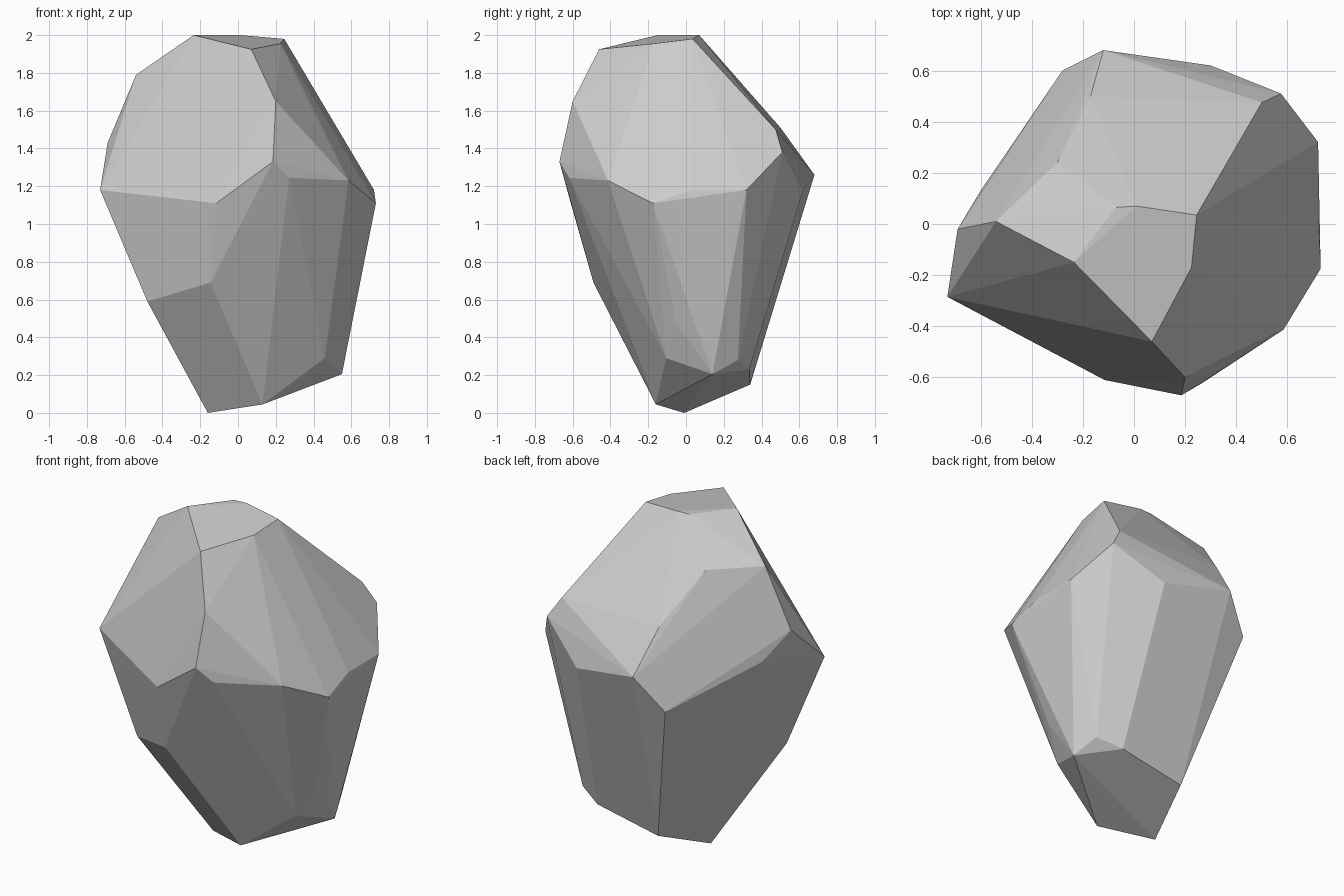
import bpy, bmesh
from math import radians

# Key corners of the boulder, grouped from the top down
crown = [(-.235, -.15, 2), (-.07, .065, 2), (.01, .07, 2), (.245, .035, 1.98),
         (.225, -.17, 1.955), (.07, -.46, 1.925)]
shoulder = [(-.54, .01, 1.79), (-.30, .24, 1.79), (.20, -.60, 1.65),
            (-.17, .50, 1.51), (.50, .475, 1.50), (-.69, -.02, 1.43),
            (.575, .51, 1.38)]
waist = [(.185, -.67, 1.33), (-.60, .13, 1.27), (-.12, .68, 1.26),
         (.27, -.62, 1.245), (.585, -.413, 1.23), (-.73, -.285, 1.18),
         (.72, .32, 1.18), (.72, .03, 1.18), (.30, .62, 1.18),
         (-.115, -.61, 1.11), (.73, -.175, 1.11), (-.42, .37, 1.11),
         (-.28, .60, 1.06)]
lower = [(-.145, -.49, .69), (-.48, -.28, .59), (.565, -.055, .48),
         (.46, -.105, .29), (.50, .275, .28)]
foot = [(.36, .335, .23), (.55, .14, .205), (-.05, .34, .15),
        (.13, -.16, .045), (-.16, -.01, 0)]

# Wrap the corners in a faceted shell
bm = bmesh.new()
for p in crown + shoulder + waist + lower + foot:
    bm.verts.new(p)
hull = bmesh.ops.convex_hull(bm, input=bm.verts[:])
loose = {g for g in hull["geom_interior"] + hull["geom_unused"]
         if isinstance(g, bmesh.types.BMVert) and g.is_valid}
bmesh.ops.delete(bm, geom=list(loose), context='VERTS')

# Merge nearly coplanar triangles into broad flat facets
bmesh.ops.dissolve_limit(bm, angle_limit=radians(4), verts=bm.verts[:], edges=bm.edges[:])
bmesh.ops.recalc_face_normals(bm, faces=bm.faces[:])

mesh = bpy.data.meshes.new("boulder")
bm.to_mesh(mesh)
bm.free()
bpy.context.collection.objects.link(bpy.data.objects.new("boulder", mesh))
